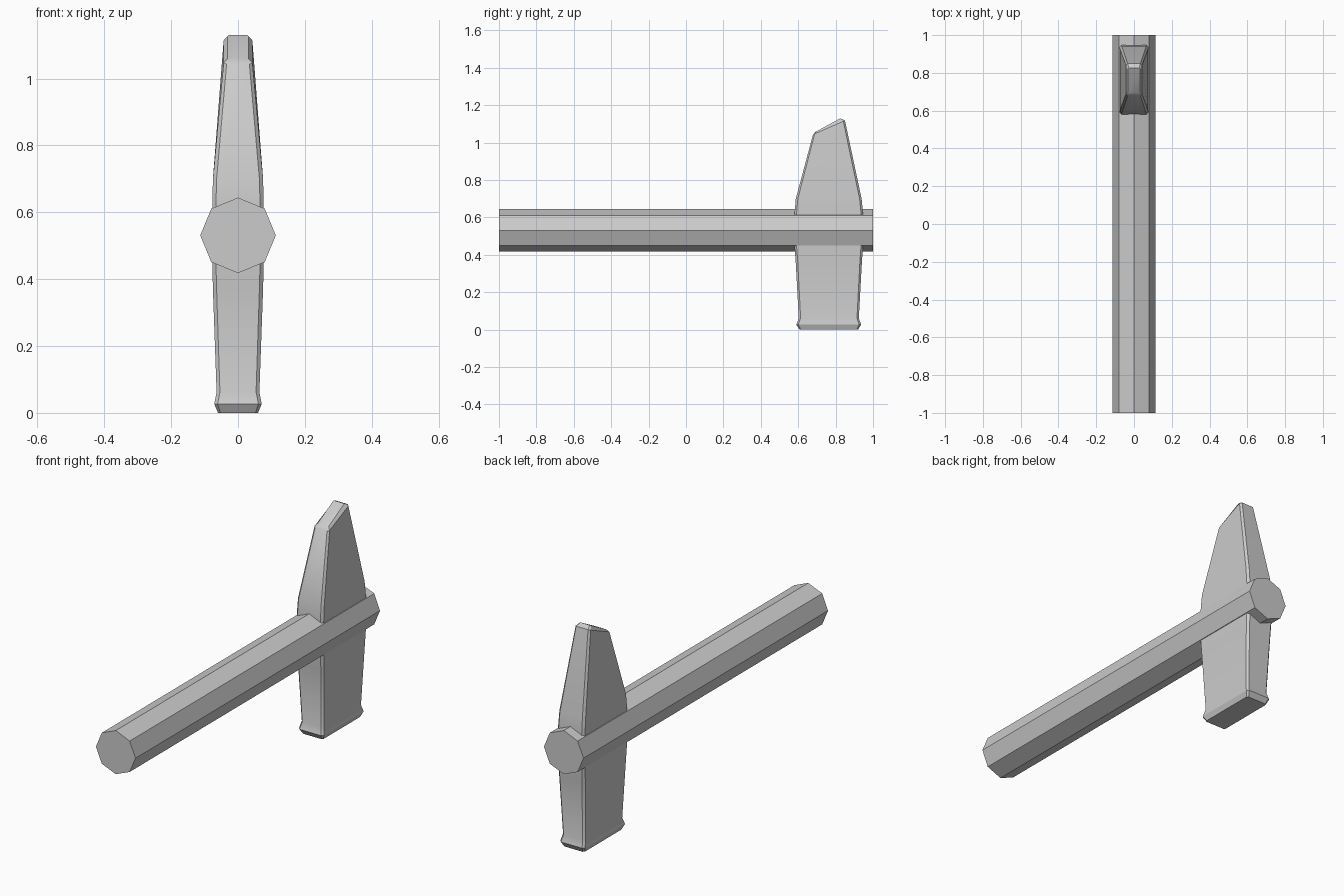
import bpy, bmesh, math

if "Cube" in bpy.data.objects:
    bpy.data.objects.remove(bpy.data.objects["Cube"])

# Handle: octagonal bar along y
bpy.ops.mesh.primitive_cylinder_add(vertices=8, radius=0.113, depth=2,
                                    location=(0, 0, 0.531), rotation=(math.pi / 2, 0, 0))
bpy.context.object.name = "handle"

# Head: chamfered rectangles lofted upward
# (front y, back y, front z, back z, half width, chamfer)
sections = [
    (0.607, 0.920, 0.000, 0.000, 0.060, 0.008),
    (0.590, 0.936, 0.027, 0.027, 0.071, 0.010),
    (0.603, 0.924, 0.062, 0.062, 0.064, 0.010),
    (0.586, 0.941, 0.370, 0.370, 0.075, 0.011),
    (0.580, 0.947, 0.450, 0.450, 0.077, 0.011),
    (0.580, 0.947, 0.620, 0.620, 0.077, 0.011),
    (0.587, 0.939, 0.700, 0.700, 0.075, 0.011),
    (0.679, 0.850, 1.043, 1.118, 0.043, 0.009),
    (0.693, 0.825, 1.058, 1.130, 0.031, 0.004),
]


def ring(bm, y0, y1, z0, z1, w, c):
    pts = [(-w + c, y0), (w - c, y0), (w, y0 + c), (w, y1 - c),
           (w - c, y1), (-w + c, y1), (-w, y1 - c), (-w, y0 + c)]
    return [bm.verts.new((x, y, z0 + (z1 - z0) * (y - y0) / (y1 - y0))) for x, y in pts]


bm = bmesh.new()
rings = [ring(bm, *s) for s in sections]
for a, b in zip(rings, rings[1:]):
    for i in range(8):
        j = (i + 1) % 8
        bm.faces.new((a[i], a[j], b[j], b[i]))
bm.faces.new(rings[0][::-1])
bm.faces.new(rings[-1])
bmesh.ops.recalc_face_normals(bm, faces=bm.faces)
mesh = bpy.data.meshes.new("head")
bm.to_mesh(mesh)
bm.free()
head = bpy.data.objects.new("head", mesh)
bpy.context.collection.objects.link(head)

# Soft blend along the head, crisp corners
bpy.ops.object.select_all(action='DESELECT')
head.select_set(True)
bpy.context.view_layer.objects.active = head
bpy.ops.object.shade_smooth_by_angle(angle=math.radians(30))
